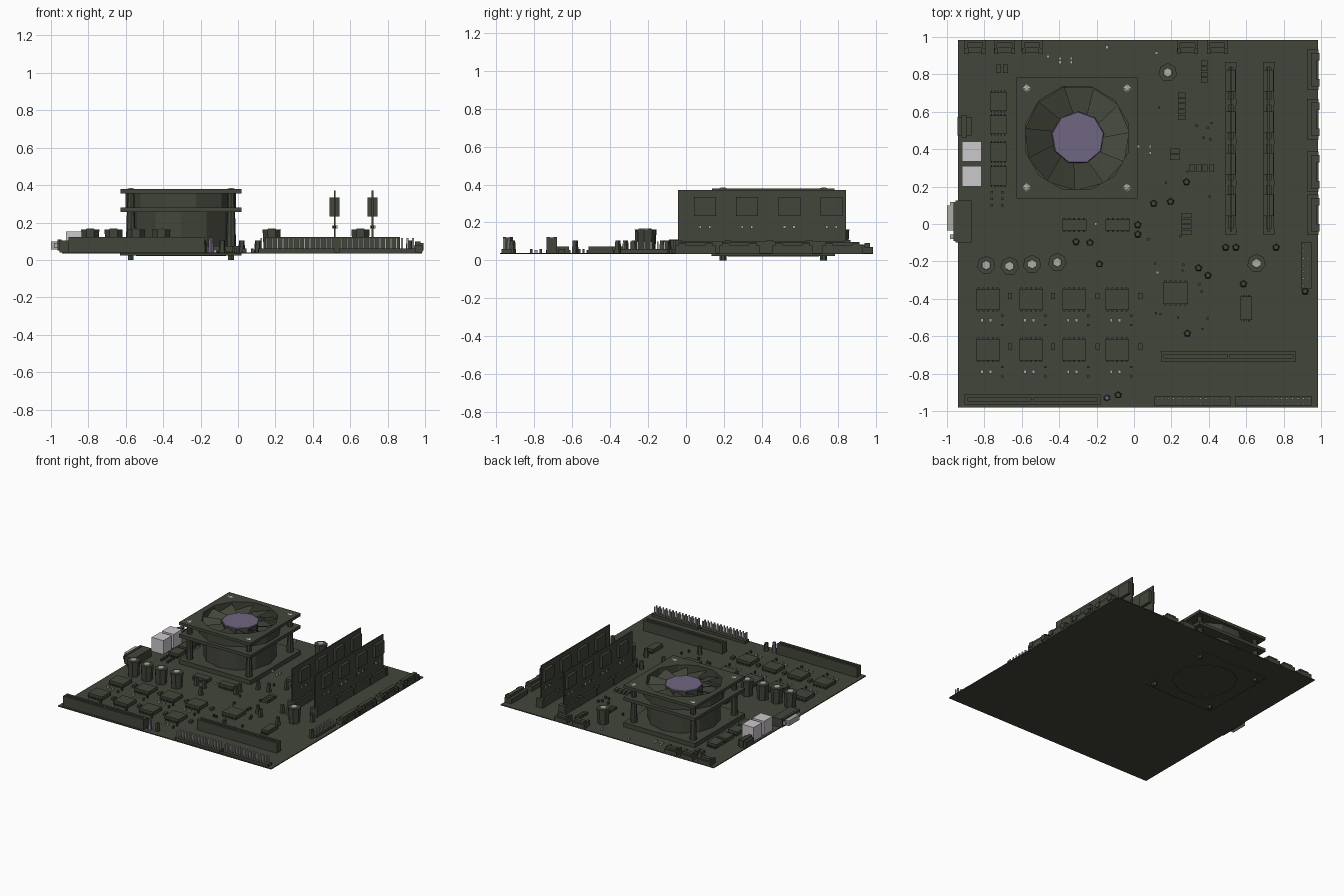
import bpy, bmesh, math, random
from mathutils import Matrix, Vector

if "Cube" in bpy.data.objects:
    bpy.data.objects.remove(bpy.data.objects["Cube"])

random.seed(4)
TOP = 0.04                     # board surface height
FX, FY = -0.305, 0.46          # fan centre


def material(name, rgb):
    m = bpy.data.materials.new(name)
    m.diffuse_color = (*rgb, 1)
    m.use_nodes = True
    m.node_tree.nodes["Principled BSDF"].inputs["Base Color"].default_value = m.diffuse_color
    return m


DARK = material("dark olive", (0.054, 0.061, 0.042))
PURPLE = material("dusty purple", (0.160, 0.132, 0.220))
WHITE = material("light grey", (0.60, 0.58, 0.60))
METAL = material("metal grey", (0.42, 0.42, 0.39))


def finish(name, bm, mat):
    bmesh.ops.recalc_face_normals(bm, faces=bm.faces)
    me = bpy.data.meshes.new(name)
    bm.to_mesh(me)
    bm.free()
    me.materials.append(mat)
    ob = bpy.data.objects.new(name, me)
    bpy.context.collection.objects.link(ob)
    return ob


def boxes(name, items, mat=DARK):
    """items: (x0, x1, y0, y1, z0, z1)"""
    bm = bmesh.new()
    for x0, x1, y0, y1, z0, z1 in items:
        m = Matrix.Translation(((x0 + x1) / 2, (y0 + y1) / 2, (z0 + z1) / 2))
        bmesh.ops.create_cube(bm, size=1, matrix=m @ Matrix.Diagonal((x1 - x0, y1 - y0, z1 - z0, 1)))
    return finish(name, bm, mat)


def block(cx, cy, w, d, z0, z1):
    return (cx - w / 2, cx + w / 2, cy - d / 2, cy + d / 2, z0, z1)


def cylinders(name, items, mat=DARK, sides=8, axis='Z'):
    """items: (x, y, z0, z1, bottom radius, top radius)"""
    bm = bmesh.new()
    for x, y, z0, z1, r0, r1 in items:
        bmesh.ops.create_cone(bm, cap_ends=True, segments=sides, radius1=r0, radius2=r1, depth=z1 - z0,
                              matrix=Matrix.Translation((x, y, (z0 + z1) / 2)))
    return finish(name, bm, mat)


def ring(name, half, radius, z0, z1, n=12, square=True):
    """Square or round frame with a round opening around the fan axis."""
    bm = bmesh.new()
    loops = []
    for outer, z in ((True, z0), (True, z1), (False, z1), (False, z0)):
        loop = []
        for i in range(n):
            a = math.tau * (i + 0.5) / n
            c, s = math.cos(a), math.sin(a)
            r = radius
            if outer:
                r = half / max(abs(c), abs(s)) if square else half
            loop.append(bm.verts.new((FX + r * c, FY + r * s, z)))
        loops.append(loop)
    for k in range(4):
        p, q = loops[k], loops[(k + 1) % 4]
        for i in range(n):
            j = (i + 1) % n
            bm.faces.new((p[i], p[j], q[j], q[i]))
    return finish(name, bm, DARK)


# Board
boxes("board", [(-0.94, 0.985, -0.98, 0.985, 0.033, TOP)])

# Fan: frames, barrel, lower heat sink and base
ring("fan_top_frame", 0.323, 0.285, 0.355, 0.378)
ring("fan_barrel", 0.306, 0.285, 0.27, 0.36, square=False)
ring("fan_lower_frame", 0.323, 0.27, 0.255, 0.28)
cylinders("heat_sink", [(FX, FY, 0.075, 0.26, 0.272, 0.272)], sides=12)
ring("cooler_base_frame", 0.323, 0.26, TOP, 0.075)
boxes("underside_plate", [block(FX, FY, 0.65, 0.65, 0.024, 0.033)])
ring("underside_ring", 0.25, 0.235, 0.02, 0.025, square=False)
corners = [(FX + sx * 0.268, FY + sy * 0.265) for sx in (-1, 1) for sy in (-1, 1)]
cylinders("cooler_posts", [(x, y, TOP, 0.36, 0.028, 0.018) for x, y in corners])
cylinders("cooler_feet", [(x, y, 0.0, 0.026, 0.018, 0.018) for x, y in corners], sides=6)
cylinders("fan_screws", [(x, y, 0.376, 0.384, 0.028, 0.01) for x, y in corners], METAL, 4)

# Fan blades, tilted around the hub
bm = bmesh.new()
N = 11
for i in range(N):
    a, b = math.tau * i / N, math.tau * (i + 1.08) / N
    pts = [(0.13, a, 0.345), (0.284, a + 0.1, 0.36), (0.284, b + 0.1, 0.30), (0.13, b, 0.30)]
    bm.faces.new([bm.verts.new((FX + r * math.cos(t), FY + r * math.sin(t), z)) for r, t, z in pts])
finish("fan_blades", bm, DARK)
cylinders("fan_hub", [(FX, FY, 0.27, 0.352, 0.14, 0.14)], DARK, 9)
cylinders("hub_label", [(FX + 0.005, FY, 0.352, 0.357, 0.142, 0.138)], PURPLE, 9)

# Memory slots, latches and modules
slots, cards, chips, dots = [], [], [], []
for x in (0.517, 0.72):
    for s in (-1, 1):
        slots.append(block(x + s * 0.02, 0.407, 0.016, 0.915, TOP, 0.1))
    slots.append(block(x, 0.407, 0.03, 0.915, TOP, 0.07))
    for y in (-0.04, 0.22, 0.44, 0.65, 0.85):
        slots.append(block(x, y, 0.062, 0.03, TOP, 0.108))
    cards.append(block(x, 0.40, 0.01, 0.885, 0.07, 0.372))
    for k in range(4):
        y = 0.1 + k * 0.222
        chips.append(block(x, y, 0.054, 0.116, 0.233, 0.335))
        for d in (-0.025, 0.025):
            dots.append(block(x, y + d, 0.03, 0.014, 0.168, 0.185))
            chips.append(block(x, y + d * 2.2, 0.016, 0.012, 0.17, 0.182))
boxes("memory_slots", slots)
boxes("memory_modules", cards)
boxes("memory_chips", chips)
boxes("memory_contacts", dots, METAL)

# Long expansion slots, each with a groove
slots = []
for x0, x1, y in ((-0.905, -0.18, -0.938), (0.145, 0.865, -0.707)):
    for s in (-1, 1):
        slots.append((x0, x1, y + s * 0.018 - 0.009, y + s * 0.018 + 0.009, TOP, 0.123))
        e = x0 + 0.008 if s < 0 else x1 - 0.008
        slots.append(block(e, y, 0.016, 0.03, TOP, 0.122))
    slots += [(x0, x1, y - 0.012, y + 0.012, TOP, 0.105), block((x0 + x1) / 2, y, 0.012, 0.03, TOP, 0.122)]
boxes("expansion_slots", slots)

# Pin headers
bases, pins = [], []
for x0, x1, y0, y1 in ((0.11, 0.515, -0.972, -0.92), (0.54, 0.95, -0.972, -0.92), (0.892, 0.948, -0.345, -0.095)):
    bases.append((x0, x1, y0, y1, TOP, 0.06))
    wide = x1 - x0 > y1 - y0
    n = 14 if wide else 7
    for i in range(n):
        for s in (0.25, 0.75):
            t = (i + 0.5) / n
            u, v = (t, s) if wide else (s, t)
            pins.append(block(x0 + u * (x1 - x0), y0 + v * (y1 - y0), 0.009, 0.009, 0.06, 0.118 if wide else 0.1))
boxes("pin_header_bases", bases)
boxes("pin_header_pins", pins, METAL)

# Edge sockets along the right and back
edge = []
for yc in (0.825, 0.56, 0.28, 0.05):
    edge += [block(0.955, yc, 0.062, 0.215, TOP, 0.078), block(0.962, yc, 0.03, 0.18, TOP, 0.098)]
    edge += [block(0.978, yc + s * 0.07, 0.03, 0.04, 0.05, 0.09) for s in (-1, 1)]
for xc in (-0.85, -0.692, -0.545, 0.287, 0.445):
    edge += [block(xc, 0.95, 0.112, 0.068, TOP, 0.072), block(xc, 0.955, 0.085, 0.03, TOP, 0.092)]
    edge += [block(xc + s * 0.045, 0.925, 0.02, 0.03, TOP, 0.085) for s in (-1, 1)]
edge += [block(-0.907, 0.523, 0.074, 0.1, TOP, 0.09), block(-0.907, 0.523, 0.03, 0.12, TOP, 0.1)]
boxes("edge_sockets", edge)

# White jacks and the side connector on the left
boxes("white_jacks", [block(-0.868, y, 0.105, 0.108, TOP, 0.153) for y in (0.388, 0.255)], WHITE)
boxes("side_connector", [(-0.955, -0.87, -0.1, 0.125, TOP, 0.105), (-0.965, -0.945, -0.09, 0.115, 0.05, 0.11)])
boxes("side_connector_shell", [(-1.0, -0.96, -0.035, 0.1, 0.055, 0.098)], METAL)
boxes("connector_nuts", [block(-0.97, y, 0.025, 0.025, 0.065, 0.09) for y in (-0.068, 0.106)], METAL)

# Capacitors with metal tops
caps = [(-0.79, -0.22), (-0.665, -0.225), (-0.545, -0.215), (-0.41, -0.205), (0.18, 0.81), (0.655, -0.21)]
cylinders("capacitors", [(x, y, TOP, 0.163, 0.043, 0.05) for x, y in caps], sides=7)
cylinders("capacitor_tops", [(x, y, 0.162, 0.167, 0.026, 0.024) for x, y in caps], METAL, 6)

# Flat chips, with leads along two sides
flat = [(x, y, 0.127, 0.113) for y in (-0.403, -0.672) for x in (-0.78, -0.55, -0.32, -0.09)]
flat += [(-0.727, y, 0.088, 0.1) for y in (0.655, 0.53, 0.385, 0.257)]
flat += [(0.222, -0.37, 0.132, 0.118), (0.6, -0.45, 0.06, 0.125), (-0.32, -0.005, 0.13, 0.058), (-0.087, -0.005, 0.13, 0.058)]
boxes("chips", [block(*c, 0.046, 0.074) for c in flat])
boxes("chip_leads", [block(x + (i - 2) * w / 5, y, w * 0.08, d + 0.016, TOP, 0.055)
                     for x, y, w, d in flat for i in range(5)])

# Small rectangular parts
small = [(x, y, 0.022, 0.034) for y in (-0.385, -0.655) for x in (-0.663, -0.433, -0.195, 0.035)]
small += [(x, 0.83, 0.026, 0.046) for x in (-0.725, -0.688)]
small += [(0.255, 0.57 + i * 0.03, 0.042, 0.026) for i in range(5)]
small += [(0.375, 0.77 + i * 0.03, 0.036, 0.026) for i in range(4)]
small += [(0.28, -0.045 + i * 0.03, 0.055, 0.026) for i in range(4)]
small += [(0.312 + i * 0.034, 0.3, 0.028, 0.038) for i in range(4)]
small += [(0.218, 0.357, 0.05, 0.03), (0.218, 0.388, 0.05, 0.03)]
boxes("small_parts", [block(*c, TOP, 0.06) for c in small])

# Light solder pads
pads = [(x + s, y) for y in (-0.515, -0.79) for x in (-0.79, -0.56, -0.33, -0.1) for s in (-0.022, 0.022)]
pads += [(-0.46, 0.895), (-0.395, 0.885), (-0.335, 0.885), (-0.395, 0.865), (-0.335, 0.865), (-0.205, 0),
         (0.087, 0.415), (0.087, 0.38), (0.025, 0.415), (-0.145, 0.945), (0.12, 0.915), (0.125, -0.26)]
boxes("solder_pads", [block(x, y, 0.015, 0.017, TOP, 0.056) for x, y in pads], METAL)

# Standing transistors and scattered tiny studs
stands = [(-0.31, -0.095), (-0.235, -0.1), (0.02, -0.005), (0.02, -0.055), (0.105, 0.11), (0.195, 0.12), (0.28, 0.225),
          (0.345, -0.235), (0.395, -0.275), (0.49, -0.125), (0.545, -0.125), (0.285, -0.585), (-0.185, -0.215),
          (0.76, -0.125), (0.915, -0.36), (0.585, -0.32), (-0.085, -0.915)]
cylinders("transistors", [(x, y, TOP, 0.105, 0.02, 0.015) for x, y in stands], sides=5)
cylinders("indicator", [(-0.145, -0.93, TOP, 0.12, 0.018, 0.012)], PURPLE, 6)
studs = [(x + 0.075, y + s) for x in (-0.78, -0.55, -0.32, -0.09) for y in (-0.515, -0.79) for s in (-0.025, 0.025)]
studs += [(x, y) for x in (-0.76, -0.705) for y in (0.1, 0.135, 0.17)]
studs += [(random.uniform(0.05, 0.44), random.uniform(-0.62, 0.72)) for _ in range(24)]
boxes("studs", [block(x, y, 0.012, 0.012, TOP, 0.06) for x, y in studs])
